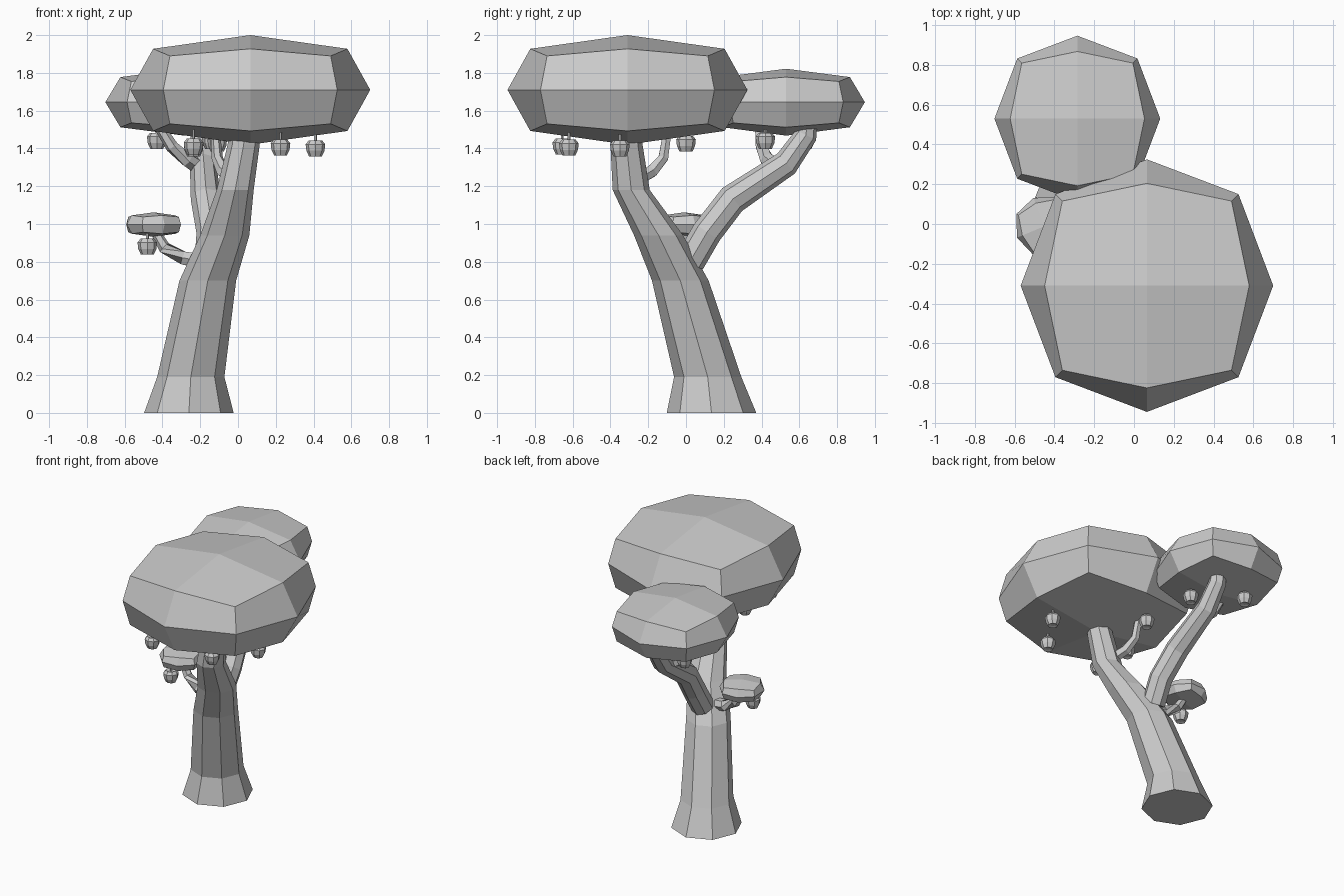
import bpy, bmesh, math
from mathutils import Vector

if "Cube" in bpy.data.objects:
    bpy.data.objects.remove(bpy.data.objects["Cube"])


def finish(name, bm):
    bmesh.ops.recalc_face_normals(bm, faces=bm.faces)
    me = bpy.data.meshes.new(name)
    bm.to_mesh(me)
    bm.free()
    ob = bpy.data.objects.new(name, me)
    bpy.context.collection.objects.link(ob)
    return ob


def tube(name, stations, sides=8, flat=False):
    """Low-poly tapered limb through (x, y, z, radius) stations."""
    bm = bmesh.new()
    pts = [Vector(s[:3]) for s in stations]
    rings = []
    for i, s in enumerate(stations):
        t = (pts[min(i + 1, len(pts) - 1)] - pts[max(i - 1, 0)]).normalized()
        if flat:
            t = Vector((0, 0, 1))
        u = (Vector((1, 0, 0)) - t * t.x)
        if u.length < 0.4:
            u = Vector((0, 1, 0)) - t * t.y
        u.normalize()
        v = t.cross(u)
        rings.append([bm.verts.new(pts[i] + s[3] * (u * math.cos(a) + v * math.sin(a)))
                      for a in (2 * math.pi * k / sides for k in range(sides))])
    for a, b in zip(rings, rings[1:]):
        for k in range(sides):
            n = (k + 1) % sides
            bm.faces.new((a[k], a[n], b[n], b[k]))
    bm.faces.new(rings[0])
    bm.faces.new(rings[-1])
    return finish(name, bm)


def canopy(name, loc, r, h, spin=0):
    """Subdivided cube rounded into a squat, faceted foliage mass."""
    bm = bmesh.new()
    bmesh.ops.create_cube(bm, size=2)
    bmesh.ops.subdivide_edges(bm, edges=bm.edges[:], cuts=1, use_grid_fill=True)
    for v in bm.verts:
        n = sum(abs(c) > 0.5 for c in v.co)
        if n == 1:
            f, g = 1, 1
        elif n == 3:
            f, g = 0.67, 0.62
        elif abs(v.co.z) < 0.5:
            f, g = 0.725, 1
        else:
            f, g = 0.81, 0.75
        v.co = Vector((v.co.x * f * r, v.co.y * f * r, v.co.z * g * h))
    ob = finish(name, bm)
    ob.location = loc
    ob.rotation_euler.z = spin
    return ob


def fruit(name, loc):
    """Lathed eight-sided fruit with a short stem."""
    bm = bmesh.new()
    profile = [(0.018, 0.034), (0.036, 0.042), (0.052, 0.022),
               (0.048, -0.012), (0.034, -0.042), (0.015, -0.036)]
    rings = [[bm.verts.new((r * math.cos(k * math.pi / 4), r * math.sin(k * math.pi / 4), z))
              for k in range(8)] for r, z in profile]
    for a, b in zip(rings, rings[1:]):
        for k in range(8):
            n = (k + 1) % 8
            bm.faces.new((a[k], a[n], b[n], b[k]))
    bm.faces.new(rings[0])
    bm.faces.new(rings[-1])
    finish(name, bm).location = loc
    x, y, z = loc
    tube(name + "_stem", [(x, y, z + 0.03, 0.008), (x, y, z + 0.09, 0.008)], 5)


# Trunk
tube("trunk", [(-0.26, 0.135, 0, 0.237), (-0.25, 0.115, 0.19, 0.178),
               (-0.16, -0.03, 0.7, 0.15), (-0.07, -0.145, 0.94, 0.13),
               (-0.015, -0.29, 1.18, 0.098), (0.03, -0.315, 1.42, 0.085),
               (0.035, -0.32, 1.5, 0.08)], flat=True)

# Branches
tube("main_branch", [(-0.15, 0.02, 0.80, 0.08), (-0.14, 0.11, 0.955, 0.08),
                     (-0.17, 0.245, 1.13, 0.08), (-0.185, 0.53, 1.32, 0.07),
                     (-0.19, 0.635, 1.47, 0.06), (-0.19, 0.64, 1.54, 0.055)])
tube("low_branch", [(-0.18, -0.05, 0.80, 0.045), (-0.29, -0.04, 0.82, 0.04),
                    (-0.39, -0.02, 0.875, 0.033), (-0.445, -0.01, 0.97, 0.025)], 6)
tube("rear_twig", [(-0.2, 0.49, 1.30, 0.045), (-0.27, 0.43, 1.34, 0.04),
                   (-0.35, 0.4, 1.41, 0.034), (-0.42, 0.39, 1.52, 0.028)], 6)
tube("front_twig", [(-0.03, -0.27, 1.23, 0.04), (-0.08, -0.18, 1.28, 0.036),
                    (-0.11, -0.12, 1.35, 0.03), (-0.12, -0.1, 1.48, 0.025)], 6)

# Foliage
canopy("large_foliage", (0.065, -0.31, 1.71), 0.635, 0.29)
canopy("medium_foliage", (-0.285, 0.53, 1.645), 0.417, 0.177)
canopy("small_foliage", (-0.447, -0.01, 0.997), 0.153, 0.065, math.pi / 8)

# Hanging fruit
for i, p in enumerate([(0.41, -0.35, 1.40), (0.225, -0.62, 1.405), (-0.235, -0.35, 1.40),
                       (-0.11, 0.0, 1.425), (-0.235, -0.655, 1.41), (-0.43, 0.63, 1.44),
                       (-0.14, 0.42, 1.44), (-0.48, -0.09, 0.88)]):
    fruit(f"fruit_{i + 1}", p)
